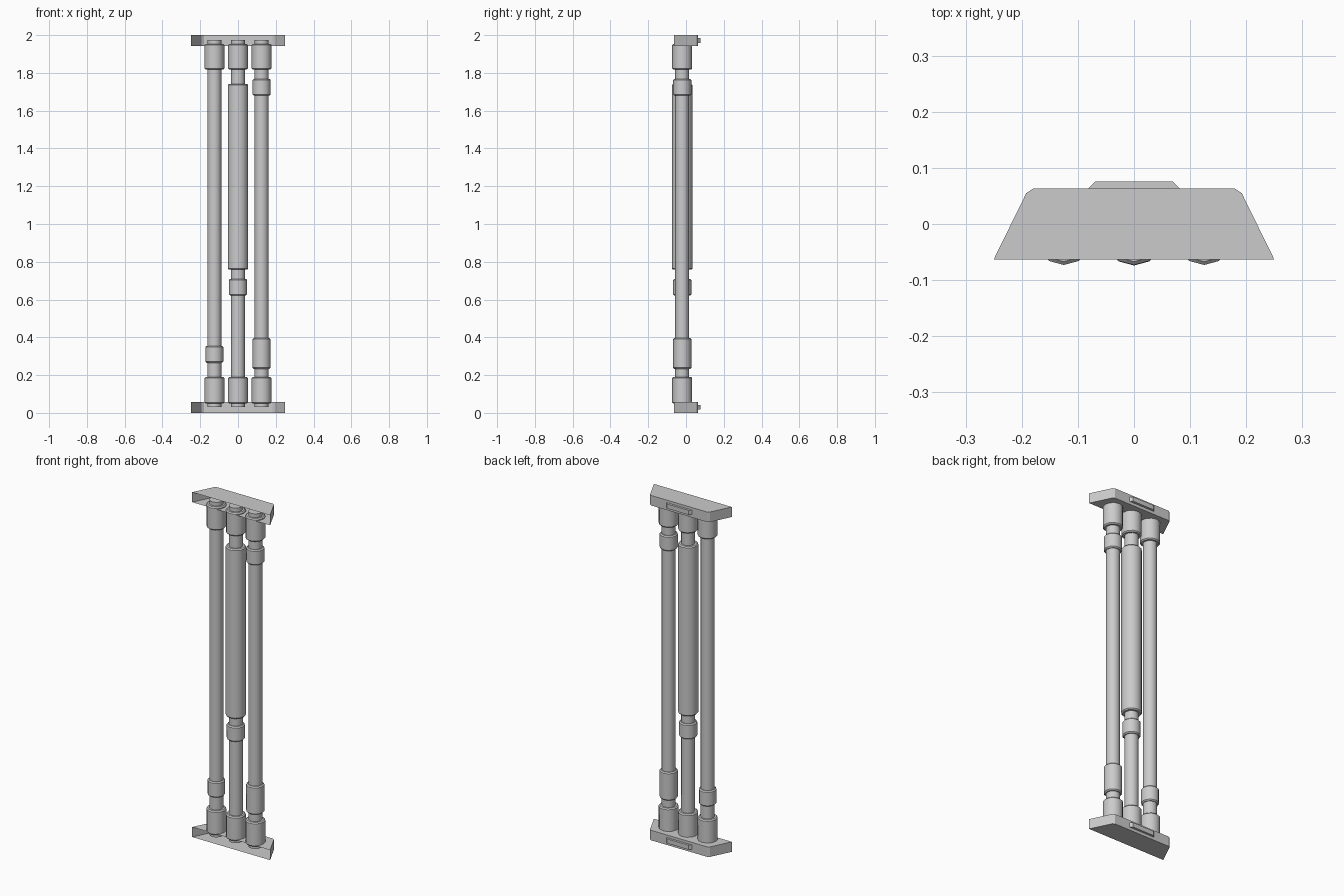
import bpy
import bmesh
import math

default = bpy.data.objects.get("Cube")
if default:
    bpy.data.objects.remove(default, do_unlink=True)

GREY = (0.6, 0.6, 0.6, 1.0)
grey = bpy.data.materials.new("plain grey")
grey.use_nodes = True
grey.diffuse_color = GREY
grey.node_tree.nodes["Principled BSDF"].inputs["Base Color"].default_value = GREY

HEIGHT = 2.0
CAP = 0.058       # end cap height
SPACING = 0.125   # distance between pipes
PIPE_Y = -0.02
SIDES = 12


def finish(bm, name, smooth=False):
    bmesh.ops.recalc_face_normals(bm, faces=bm.faces)
    mesh = bpy.data.meshes.new(name)
    bm.to_mesh(mesh)
    bm.free()
    mesh.materials.append(grey)
    obj = bpy.data.objects.new(name, mesh)
    bpy.context.collection.objects.link(obj)
    if smooth:
        bpy.ops.object.select_all(action="DESELECT")
        obj.select_set(True)
        bpy.context.view_layer.objects.active = obj
        bpy.ops.object.shade_smooth_by_angle(angle=math.radians(35))
    return obj


def turned(name, x, low, high, radius, bevel=0.006):
    """Closed cylinder with chamfered ends, standing on the pipe line at x."""
    profile = [(radius - bevel, low), (radius, low + bevel),
               (radius, high - bevel), (radius - bevel, high)]
    if not bevel:
        profile = [(radius, low), (radius, high)]
    bm = bmesh.new()
    rings = []
    for r, z in profile:
        angles = [math.tau * i / SIDES for i in range(SIDES)]
        rings.append([bm.verts.new((x + r * math.sin(a), PIPE_Y - r * math.cos(a), z))
                      for a in angles])
    for a, b in zip(rings, rings[1:]):
        for i in range(SIDES):
            j = (i + 1) % SIDES
            bm.faces.new((a[i], a[j], b[j], b[i]))
    bm.faces.new(rings[0])
    bm.faces.new(rings[-1])
    finish(bm, name, smooth=True)


def extruded(name, half_outline, low, high):
    """Mirrored plan outline raised into a box that stays open at its first edge."""
    outline = half_outline + [(-x, y) for x, y in reversed(half_outline)]
    bm = bmesh.new()
    bottom = [bm.verts.new((x, y, low)) for x, y in outline]
    top = [bm.verts.new((x, y, high)) for x, y in outline]
    bm.faces.new(bottom)
    bm.faces.new(top)
    for i in range(len(outline) - 1):
        bm.faces.new((bottom[i], bottom[i + 1], top[i + 1], top[i]))
    finish(bm, name)


# End caps: hollow trays open to the front, each with a raised tab behind
for end, base in (("bottom", 0.0), ("top", HEIGHT - CAP)):
    extruded(end + "_cap", [(0.25, -0.063), (0.192, 0.055), (0.18, 0.063)],
             base, base + CAP)
    extruded(end + "_cap_tab", [(0.082, 0.063), (0.069, 0.076)],
             base + 0.017, base + 0.043)

# Pipes with a socket at each end
for side, x in (("right", -SPACING), ("middle", 0.0), ("left", SPACING)):
    turned(side + "_pipe", x, 0.032, HEIGHT - 0.025, 0.037, 0)
    turned(side + "_bottom_socket", x, 0.05, 0.19, 0.053)
    turned(side + "_top_socket", x, 1.818, 1.953, 0.053)

# Couplings and sleeve along the pipes
turned("right_coupling", -SPACING, 0.265, 0.355, 0.047)
turned("middle_coupling", 0, 0.622, 0.71, 0.048)
turned("middle_sleeve", 0, 0.758, 1.742, 0.054)
turned("left_lower_coupling", SPACING, 0.233, 0.396, 0.048)
turned("left_upper_coupling", SPACING, 1.68, 1.768, 0.048)
